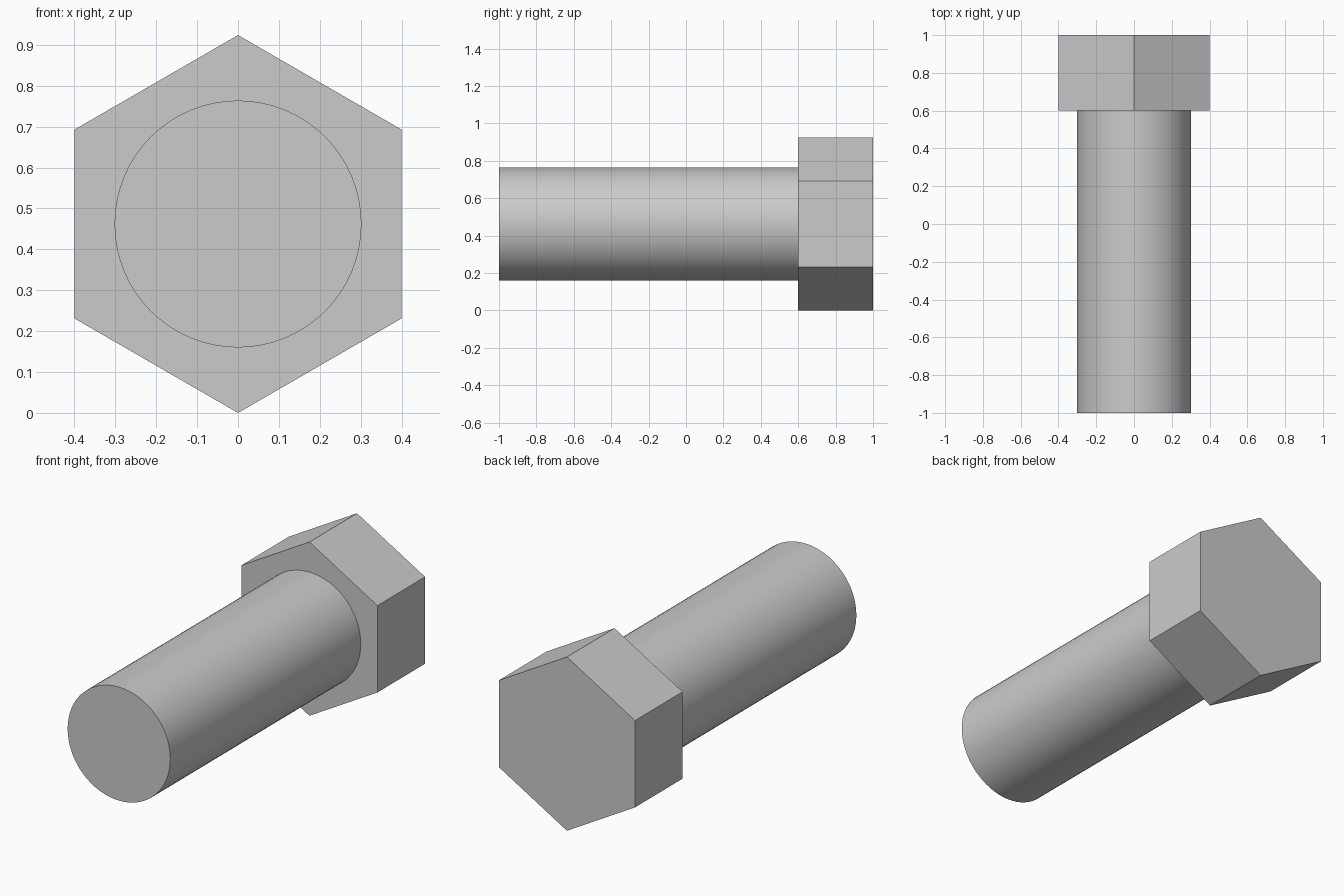
import bpy
import math

cube = bpy.data.objects.get("Cube")
if cube:
    bpy.data.objects.remove(cube, do_unlink=True)

HEAD_RADIUS = 0.462
AXIS_HEIGHT = HEAD_RADIUS

# Plain steel colour
steel = bpy.data.materials.new("steel grey")
steel.use_nodes = True
colour = (0.6, 0.6, 0.6, 1)
steel.diffuse_color = colour
steel.node_tree.nodes["Principled BSDF"].inputs["Base Color"].default_value = colour


def prism(name, sides, radius, y_start, y_end):
    """Regular prism lying along y, with one corner pointing up."""
    bpy.ops.mesh.primitive_cylinder_add(
        vertices=sides, radius=radius, depth=y_end - y_start,
        location=(0, (y_start + y_end) / 2, AXIS_HEIGHT),
        rotation=(math.pi / 2, 0, 0))
    part = bpy.context.object
    part.name = name
    part.data.materials.append(steel)
    return part


# Hexagonal head, flat faced
prism("bolt_head", 6, HEAD_RADIUS, 0.6, 1.0)

# Round shank, set slightly into the head
prism("bolt_shank", 64, 0.302, -1.0, 0.65)
bpy.ops.object.shade_smooth_by_angle(angle=math.radians(30))
